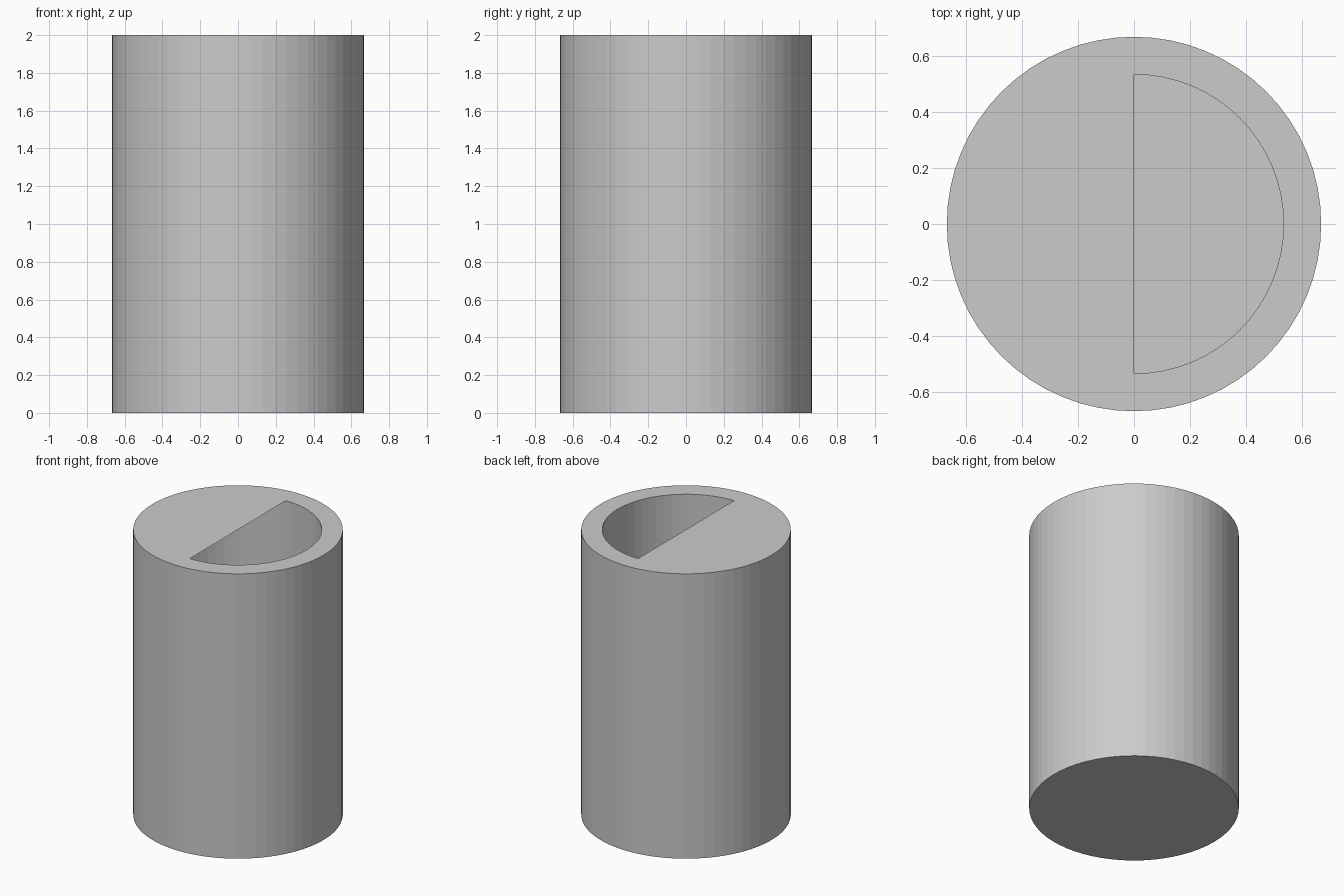
import bpy, bmesh, math

if "Cube" in bpy.data.objects:
    bpy.data.objects.remove(bpy.data.objects["Cube"])

SIDES = 64
R_OUT, R_IN = 0.667, 0.533
HEIGHT, FLOOR = 2.0, 0.133

bm = bmesh.new()


def ring(radius, z):
    step = 2 * math.pi / SIDES
    return [bm.verts.new((radius * math.cos(i * step), radius * math.sin(i * step), z))
            for i in range(SIDES)]


def bridge(a, b):
    for i in range(SIDES):
        j = (i + 1) % SIDES
        bm.faces.new((a[i], a[j], b[j], b[i]))


# Cup: outer wall, flat rim, inner wall
outer_low, outer_top = ring(R_OUT, 0), ring(R_OUT, HEIGHT)
inner_top, inner_low = ring(R_IN, HEIGHT), ring(R_IN, FLOOR)
bridge(outer_low, outer_top)
bridge(outer_top, inner_top)
bridge(inner_top, inner_low)

# Underside and inner floor
bm.faces.new(outer_low[::-1])
bm.faces.new(inner_low)

# Thin half lid, flush with the rim, covering the -x side
q = SIDES // 4
bm.faces.new(inner_top[q:3 * q + 1])

mesh = bpy.data.meshes.new("half_covered_cup")
bm.to_mesh(mesh)
bm.free()
cup = bpy.data.objects.new("half_covered_cup", mesh)
bpy.context.collection.objects.link(cup)
